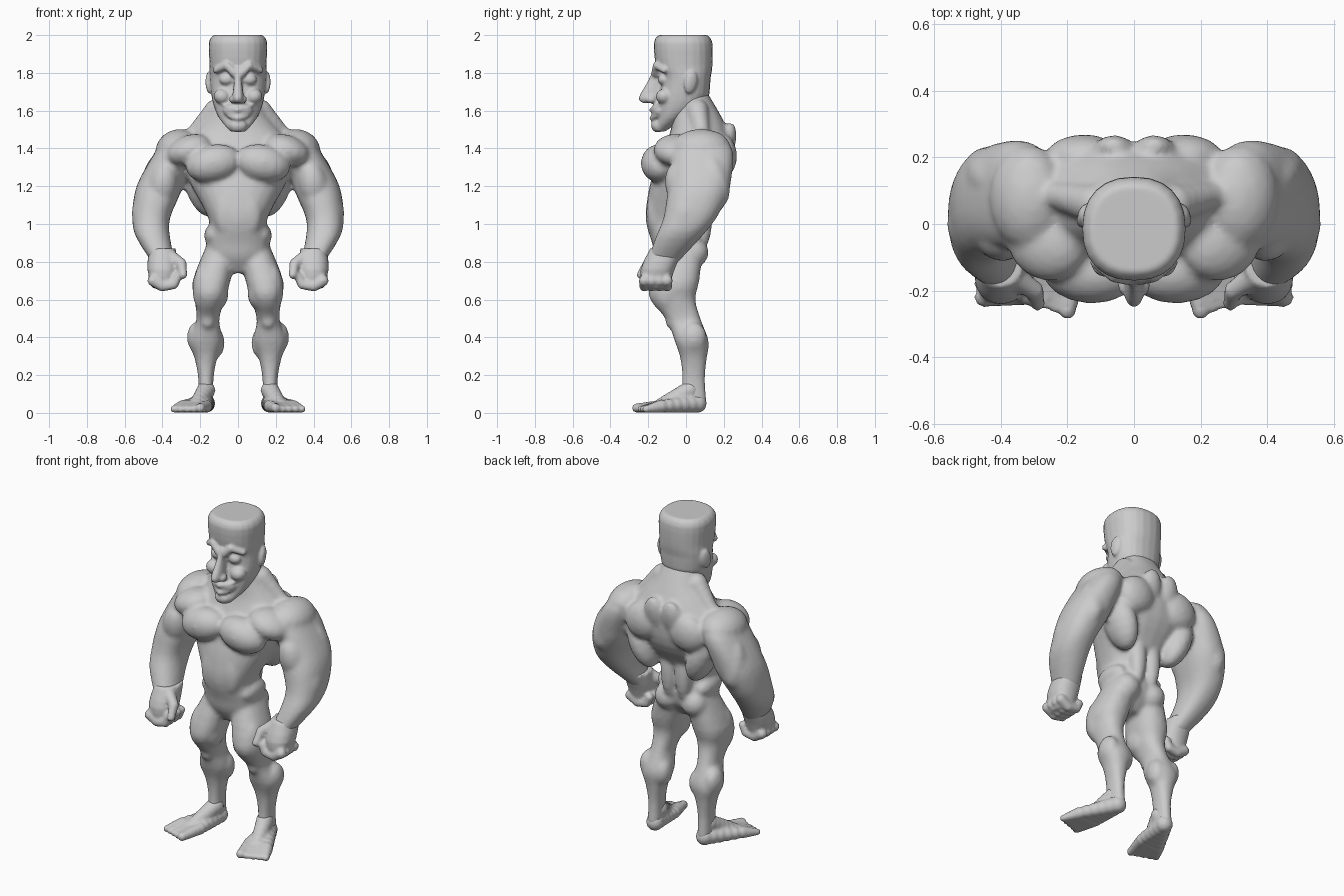
import bpy, bmesh, math
from mathutils import Vector, Matrix

cube = bpy.data.objects.get("Cube")
if cube:
    bpy.data.objects.remove(cube, do_unlink=True)

grey = bpy.data.materials.new("clay_grey")
grey.use_nodes = True
tone = (.6, .6, .6, 1)
grey.diffuse_color = tone
grey.node_tree.nodes["Principled BSDF"].inputs["Base Color"].default_value = tone

# Unit ball, stamped for every muscle and bead
ball_shape = bmesh.new()
bmesh.ops.create_uvsphere(ball_shape, u_segments=16, v_segments=10, radius=1)
ball = bpy.data.meshes.new("ball")
ball_shape.to_mesh(ball)
ball_shape.free()


def ring(z, y, wide, deep, x=0):
    """Cross-section at height z with half width and half depth."""
    return Vector((x, y, z, wide, deep))


def between(a, b, c, d, t):
    """Smooth curve from b to c, guided by the neighbours a and d."""
    start, end = (c - a) / 2, (d - b) / 2
    ease = t * t * (3 - 2 * t)
    return b.lerp(c, ease) + start * t * (1 - t) ** 2 - end * (1 - t) * t * t


def loft(bm, side, rings, square=2.3, segments=24, steps=3):
    """Closed tube that flows smoothly through the cross-sections."""
    padded = [rings[0], *rings, rings[-1]]
    sections = [between(*padded[i:i + 4], k / steps)
                for i in range(len(rings) - 1) for k in range(steps)]
    sections.append(rings[-1])

    def bulge(value):
        return math.copysign(abs(value) ** (2 / square), value)

    angles = [side * math.tau * i / segments for i in range(segments)]
    loops = []
    for x, y, z, wide, deep in sections:
        loops.append([bm.verts.new((side * x + wide * bulge(math.cos(a)),
                                    y + deep * bulge(math.sin(a)), z)) for a in angles])
    faces = [bm.faces.new(loops[0]), bm.faces.new(loops[-1])]
    for low, high in zip(loops, loops[1:]):
        for i in range(segments):
            faces.append(bm.faces.new((low[i - 1], low[i], high[i], high[i - 1])))
    bmesh.ops.recalc_face_normals(bm, faces=faces)


def muscle(bm, side, at, size, pitch=0, lean=0, turn=0):
    """Tilted ellipsoid, placed on the left or mirrored to the right."""
    x, y, z = at
    matrix = Matrix.Translation((side * x, y, z))
    for angle, axis in ((pitch, "X"), (side * lean, "Y"), (side * turn, "Z")):
        matrix = matrix @ Matrix.Rotation(math.radians(angle), 4, axis)
    matrix = matrix @ Matrix.Diagonal((*size, 1))
    ball.transform(matrix)
    bm.from_mesh(ball)
    ball.transform(matrix.inverted())


def stroke(bm, side, path, start, end, steps=5):
    """Tapering chain of beads along a path, for fingers, lips and ridges."""
    points = [Vector(point) for point in path]
    total = (len(points) - 1) * steps
    for k in range(total + 1):
        i = min(k // steps, len(points) - 2)
        radius = start + (end - start) * k / total
        muscle(bm, side, points[i].lerp(points[i + 1], k / steps - i), [radius] * 3)


def finish(bm, name, voxel, smooth):
    """Fuse the overlapping volumes into one smooth skin."""
    mesh = bpy.data.meshes.new(name)
    bm.to_mesh(mesh)
    bm.free()
    mesh.materials.append(grey)
    part = bpy.data.objects.new(name, mesh)
    bpy.context.collection.objects.link(part)
    fuse = part.modifiers.new("fuse", "REMESH")
    fuse.mode = "VOXEL"
    fuse.voxel_size = voxel
    fuse.use_smooth_shade = True
    relax = part.modifiers.new("relax", "SMOOTH")
    relax.factor = .5
    relax.iterations = smooth


def add_torso_muscles(bm, side):
    # Chest and collar
    muscle(bm, side, at=(.13, -.14, 1.32), size=(.15, .1, .1), pitch=12, lean=12)
    muscle(bm, side, at=(.26, -.05, 1.39), size=(.13, .12, .08), lean=20, turn=30)
    # Shoulder blade, flank, spine ridge and neck slope
    muscle(bm, side, at=(.15, .2, 1.36), size=(.12, .07, .11), lean=25)
    muscle(bm, side, at=(.2, .12, 1.2), size=(.08, .11, .17), lean=20)
    muscle(bm, side, at=(.06, .21, 1.42), size=(.07, .05, .12), pitch=-15)
    stroke(bm, side, path=[(.12, .06, 1.6), (.25, .09, 1.46)], start=.06, end=.04)
    # Lower back, belly, hip and seat
    muscle(bm, side, at=(.05, .09, 1.04), size=(.05, .05, .17))
    muscle(bm, side, at=(.06, -.16, 1.06), size=(.07, .05, .13))
    muscle(bm, side, at=(.13, -.04, .94), size=(.05, .11, .06))
    muscle(bm, side, at=(.09, .04, .85), size=(.08, .08, .08))


def add_arm(bm, side):
    loft(bm, side, [
        ring(z=1.48, x=.31, y=.09, wide=.06, deep=.1),
        ring(z=1.38, x=.34, y=.09, wide=.1, deep=.16),
        ring(z=1.24, x=.4, y=.08, wide=.12, deep=.16),
        ring(z=1.15, x=.43, y=.06, wide=.12, deep=.16),
        ring(z=1.03, x=.46, y=.02, wide=.1, deep=.14),
        ring(z=.93, x=.45, y=-.04, wide=.09, deep=.12),
        ring(z=.79, x=.39, y=-.13, wide=.06, deep=.08)])
    # Shoulder cap, front arm, back arm and forearm
    muscle(bm, side, at=(.32, .08, 1.4), size=(.12, .16, .1), lean=22)
    muscle(bm, side, at=(.4, -.03, 1.2), size=(.08, .08, .13), pitch=12, lean=-10)
    muscle(bm, side, at=(.43, .15, 1.23), size=(.08, .08, .15), pitch=12, lean=-10)
    muscle(bm, side, at=(.5, -.01, 1.03), size=(.06, .08, .13), pitch=-20, lean=8)


def add_leg(bm, side):
    loft(bm, side, [
        ring(z=.88, x=.09, y=-.02, wide=.08, deep=.11),
        ring(z=.7, x=.14, y=-.06, wide=.1, deep=.13),
        ring(z=.6, x=.15, y=-.07, wide=.08, deep=.12),
        ring(z=.49, x=.16, y=-.01, wide=.06, deep=.09),
        ring(z=.38, x=.17, y=.03, wide=.09, deep=.09),
        ring(z=.29, x=.17, y=.04, wide=.06, deep=.07),
        ring(z=.18, x=.17, y=.04, wide=.04, deep=.06),
        ring(z=.05, x=.17, y=.04, wide=.04, deep=.07)])
    # Thigh, knee and calf
    muscle(bm, side, at=(.1, -.09, .64), size=(.05, .08, .09))
    muscle(bm, side, at=(.18, -.1, .67), size=(.06, .08, .13), lean=-5)
    muscle(bm, side, at=(.16, -.07, .49), size=(.04, .04, .05))
    muscle(bm, side, at=(.22, .04, .4), size=(.05, .07, .08))
    muscle(bm, side, at=(.12, .05, .37), size=(.05, .06, .08))


def add_hand(bm, side):
    loft(bm, side, [
        ring(z=.87, x=.4, y=-.1, wide=.07, deep=.09),
        ring(z=.76, x=.4, y=-.15, wide=.08, deep=.09),
        ring(z=.66, x=.4, y=-.16, wide=.05, deep=.07)])
    # Curled fingers and thumb
    for i in range(4):
        y = -.22 + i * .04
        stroke(bm, side, path=[(.45, y, .7), (.4, y, .67), (.34, y, .68), (.32, y, .72)],
               start=.03, end=.024, steps=3)
    stroke(bm, side, path=[(.36, -.16, .83), (.3, -.2, .79), (.29, -.24, .73)],
           start=.036, end=.022)


def add_foot(bm, side):
    # A fan of strokes from heel to toes, under a raised instep
    for i in range(5):
        sole, toe = .17 + i * .03, .2 + i * .035
        tip = .02 if i else .026
        stroke(bm, side, path=[(.17, .06, .05), (sole, -.13, .035)], start=.05, end=.035)
        stroke(bm, side, path=[(sole, -.13, .035), (toe, i * .012 - .26, tip)],
               start=.035, end=tip)
    stroke(bm, side, path=[(.17, .02, .12), (.22, -.13, .04)], start=.05, end=.04)


def add_face(bm, side):
    # Brow, eyelid, cheek and nostril
    stroke(bm, side, path=[(.02, -.16, 1.8), (.06, -.155, 1.84), (.115, -.115, 1.815)],
           start=.024, end=.018)
    muscle(bm, side, at=(.06, -.12, 1.765), size=(.04, .03, .03))
    muscle(bm, side, at=(.085, -.115, 1.675), size=(.045, .045, .04), lean=-20)
    muscle(bm, side, at=(.028, -.185, 1.66), size=(.02, .03, .02))
    # Smiling lips
    stroke(bm, side, path=[(0, -.182, 1.605), (.05, -.165, 1.615), (.085, -.125, 1.635)],
           start=.013, end=.008)
    stroke(bm, side, path=[(0, -.18, 1.56), (.045, -.162, 1.57), (.08, -.125, 1.61)],
           start=.014, end=.008)
    # Ear
    muscle(bm, side, at=(.152, .025, 1.75), size=(.018, .036, .06), pitch=-12, turn=18)


# Body: trunk and neck, then limbs on both sides
body = bmesh.new()
loft(body, 1, [
    ring(z=.74, y=-.05, wide=.06, deep=.06),
    ring(z=.82, y=-.04, wide=.15, deep=.12),
    ring(z=.9, y=-.04, wide=.17, deep=.14),
    ring(z=1, y=-.06, wide=.15, deep=.15),
    ring(z=1.1, y=-.04, wide=.19, deep=.17),
    ring(z=1.25, y=.02, wide=.27, deep=.2),
    ring(z=1.4, y=.06, wide=.3, deep=.18),
    ring(z=1.5, y=.07, wide=.22, deep=.15),
    ring(z=1.6, y=.05, wide=.14, deep=.12),
    ring(z=1.7, y=.03, wide=.11, deep=.08)])
for side in (1, -1):
    for build in (add_torso_muscles, add_arm, add_leg):
        build(body, side)
finish(body, "body", voxel=.014, smooth=3)

# Hands and feet
for side, label in ((1, "left"), (-1, "right")):
    for part, build in (("hand", add_hand), ("foot", add_foot)):
        shape = bmesh.new()
        build(shape, side)
        finish(shape, label + "_" + part, voxel=.01, smooth=2)

# Head: skull with flat crown, nose, chin and muzzle
head = bmesh.new()
loft(head, 1, [
    ring(z=1.49, y=-.14, wide=.04, deep=.03),
    ring(z=1.56, y=-.08, wide=.1, deep=.07),
    ring(z=1.65, y=-.02, wide=.135, deep=.13),
    ring(z=1.77, y=0, wide=.15, deep=.13),
    ring(z=1.84, y=-.01, wide=.15, deep=.15),
    ring(z=1.96, y=-.015, wide=.155, deep=.155),
    ring(z=2, y=-.015, wide=.13, deep=.13)])
loft(head, 1, [
    ring(z=1.83, y=-.14, wide=.02, deep=.03),
    ring(z=1.76, y=-.16, wide=.02, deep=.04),
    ring(z=1.67, y=-.19, wide=.03, deep=.06),
    ring(z=1.64, y=-.18, wide=.02, deep=.05)])
muscle(head, 1, at=(0, -.15, 1.52), size=(.05, .035, .035))
muscle(head, 1, at=(0, -.14, 1.6), size=(.08, .045, .045))
for side in (1, -1):
    add_face(head, side)
finish(head, "head", voxel=.008, smooth=2)
bpy.data.meshes.remove(ball)
